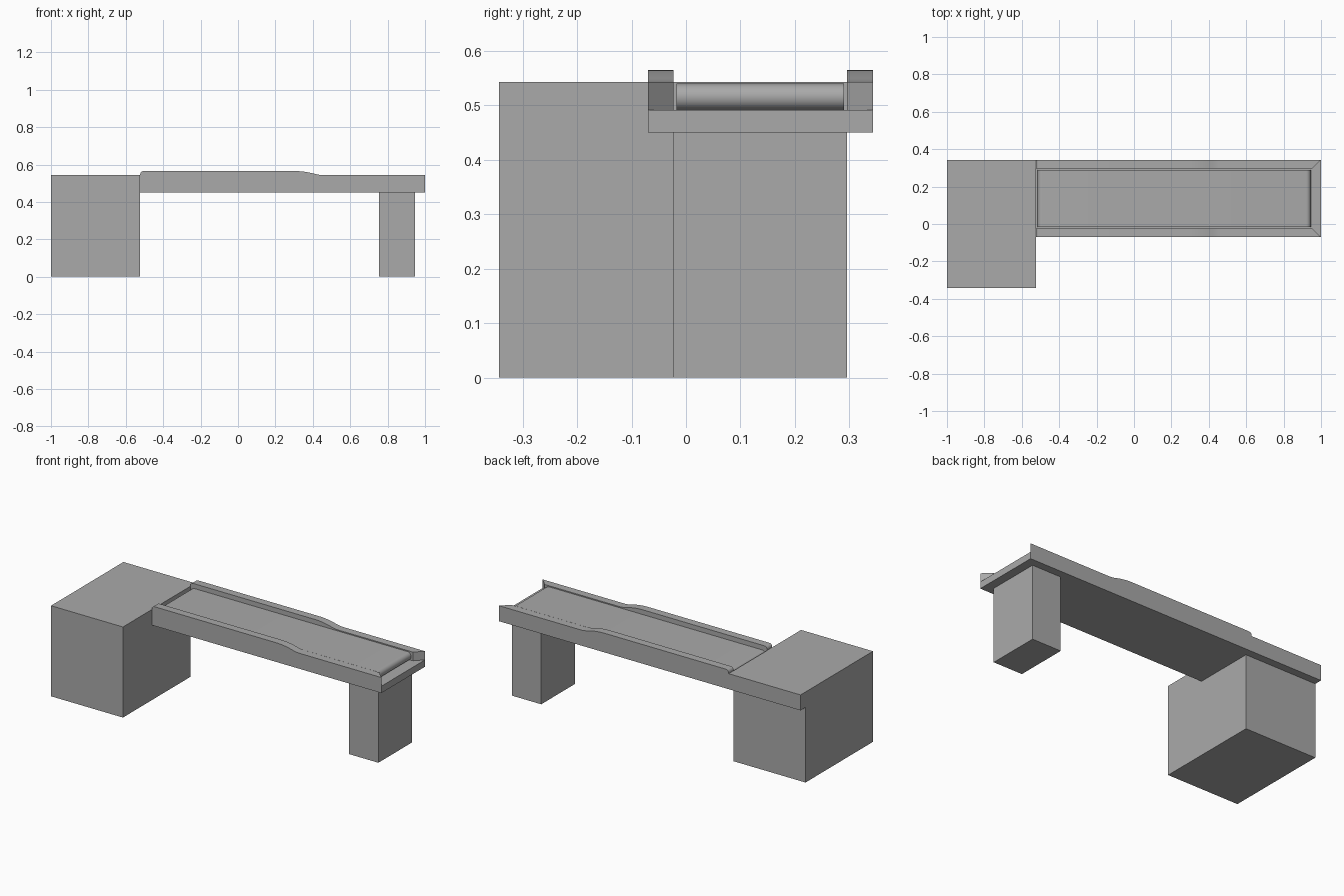
import bpy
import bmesh
import math
from mathutils import Vector

cube = bpy.data.objects.get("Cube")
if cube:
    bpy.data.objects.remove(cube, do_unlink=True)

grey = bpy.data.materials.new("plain grey")
grey.use_nodes = True
COLOR = (0.4, 0.4, 0.4, 1)
grey.diffuse_color = COLOR
grey.node_tree.nodes["Principled BSDF"].inputs["Base Color"].default_value = COLOR

# Shared dimensions
FRONT, BACK = -0.07, 0.343
WALL = 0.047
JOINT = -0.523
BASE, FLOOR, TOP, RAISED = 0.45, 0.491, 0.543, 0.565


def finish(name, bm, smooth=False):
    bmesh.ops.recalc_face_normals(bm, faces=bm.faces)
    mesh = bpy.data.meshes.new(name)
    bm.to_mesh(mesh)
    bm.free()
    mesh.materials.append(grey)
    obj = bpy.data.objects.new(name, mesh)
    bpy.context.collection.objects.link(obj)
    if smooth:
        bpy.ops.object.select_all(action="DESELECT")
        obj.select_set(True)
        bpy.context.view_layer.objects.active = obj
        bpy.ops.object.shade_smooth_by_angle(angle=math.radians(35))
    return obj


def prism(name, points, axis, start, end, smooth=False, shear=None):
    """Extrude a profile along an axis; shear may shift the far cap's points."""
    bm = bmesh.new()
    face = bm.faces.new([bm.verts.new(p) for p in points])
    move = Vector(axis) * (end - start)
    for v in bm.verts:
        v.co += Vector(axis) * start
    result = bmesh.ops.extrude_face_region(bm, geom=[face], use_keep_orig=True)
    for v in result["geom"]:
        if isinstance(v, bmesh.types.BMVert):
            v.co += move
            if shear:
                shear(v)
    return finish(name, bm, smooth)


def box(name, x0, x1, y0, y1, z0, z1):
    corners = [(x0, y0, 0), (x1, y0, 0), (x1, y1, 0), (x0, y1, 0)]
    return prism(name, corners, (0, 0, 1), z0, z1)


# Cabinet whose top steps out at the back, and the support leg
prism("cabinet", [(0, -0.343, 0), (0, BACK - WALL, 0), (0, BACK - WALL, BASE),
                  (0, BACK, BASE), (0, BACK, TOP), (0, -0.343, TOP)],
      (1, 0, 0), -1, JOINT)
box("support_leg", 0.753, 0.947, FRONT + WALL, BACK - WALL, 0, BASE)

# Flat tray under the belt
box("belt_tray", JOINT, 1, FRONT, BACK, BASE, FLOOR)

# Side rails: rounded near end, soft step down, mitred far end
R = 0.018
profile = [(JOINT, FLOOR)]
for i in range(7):
    a = math.pi / 2 * i / 6
    profile.append((JOINT + R - R * math.cos(a), RAISED - R + R * math.sin(a)))
STEP_START, STEP_END, TURN = 0.30, 0.46, 0.7
for i in range(15):
    t = i / 14
    drop = t * t / TURN if t < TURN else 1 - (1 - t) ** 2 / (1 - TURN)
    profile.append((STEP_START + t * (STEP_END - STEP_START),
                    RAISED - drop * (RAISED - TOP)))
profile += [(1, TOP), (1, FLOOR)]


def mitre(v):
    if v.co.x > 0.9:
        v.co.x -= WALL


for name, outer, side in (("front_rail", FRONT, 1), ("back_rail", BACK, -1)):
    prism(name, [(x, 0, z) for x, z in profile], (0, 1, 0),
          outer, outer + side * WALL, True, mitre)

# Conveyor belt with half-round ends
RADIUS = (0.54 - FLOOR) / 2
belt = []
for centre, turn in ((0.945 - RADIUS, -math.pi / 2), (-0.515 + RADIUS, math.pi / 2)):
    for i in range(17):
        a = turn + math.pi * i / 16
        belt.append((centre + RADIUS * math.cos(a), 0,
                     FLOOR + RADIUS + RADIUS * math.sin(a)))
prism("conveyor_belt", belt, (0, 1, 0), -0.017, 0.29, True)
